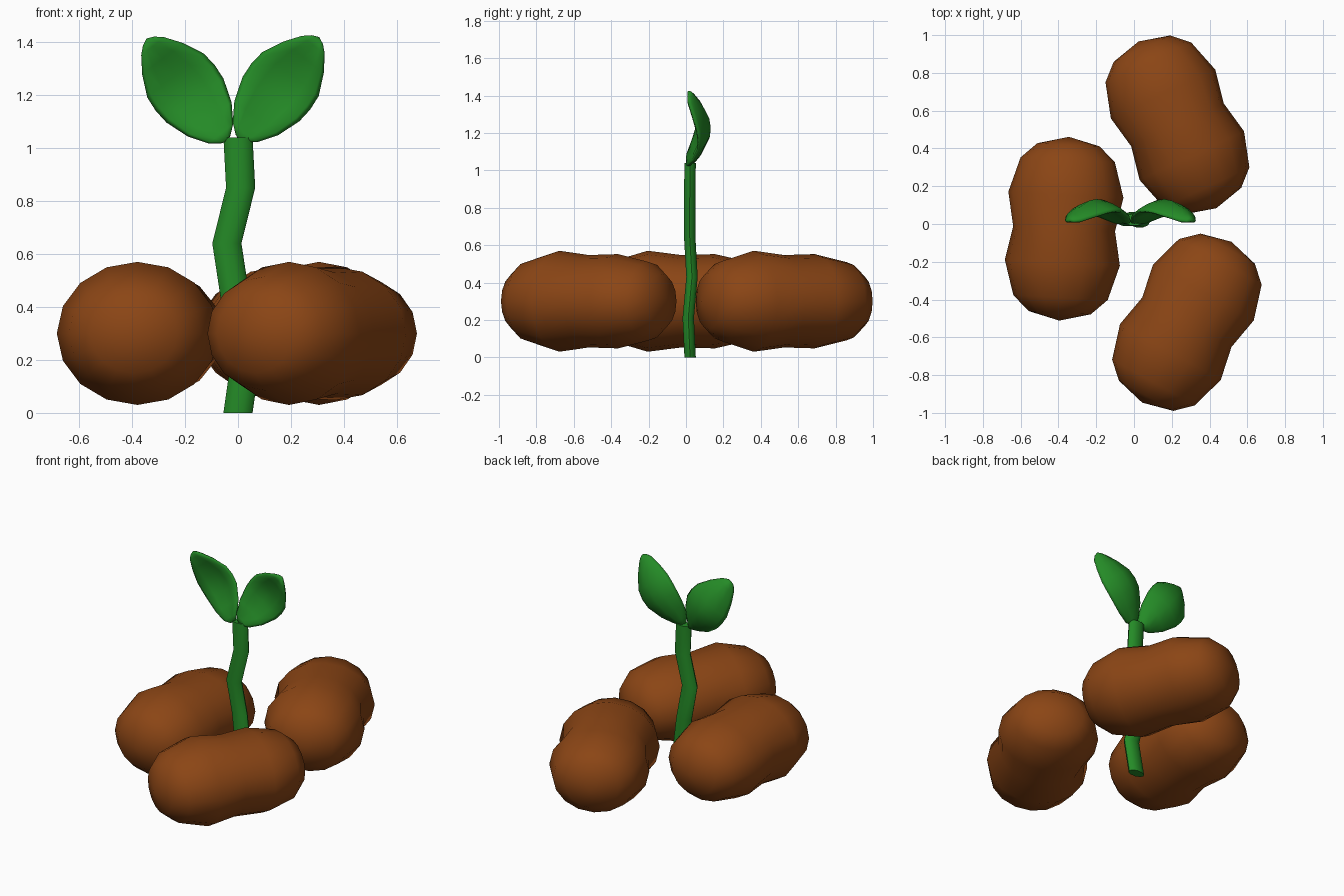
import bpy, bmesh, math
from mathutils import Matrix, Vector

if "Cube" in bpy.data.objects:
    bpy.data.objects.remove(bpy.data.objects["Cube"])


def material(name, rgb):
    m = bpy.data.materials.new(name)
    m.diffuse_color = (*rgb, 1)
    m.use_nodes = True
    m.node_tree.nodes["Principled BSDF"].inputs["Base Color"].default_value = m.diffuse_color
    return m


BROWN = material("soil brown", (0.258, 0.060, 0.0075))
GREEN = material("leaf green", (0.018, 0.258, 0.020))


def loft(name, rings, mat, poles=None, angle=180):
    """Skin closed rings; close the ends with pole points or flat caps."""
    bm = bmesh.new()
    vs = [[bm.verts.new(p) for p in ring] for ring in rings]
    n = len(vs[0])
    for a, b in zip(vs, vs[1:]):
        for i in range(n):
            j = (i + 1) % n
            bm.faces.new((a[i], a[j], b[j], b[i]))
    for k, ring in enumerate((vs[0], vs[-1])):
        if poles:
            p = bm.verts.new(poles[k])
            for i in range(n):
                bm.faces.new((ring[i], ring[(i + 1) % n], p))
        else:
            bm.faces.new(ring)
    bmesh.ops.recalc_face_normals(bm, faces=bm.faces)
    me = bpy.data.meshes.new(name)
    bm.to_mesh(me)
    bm.free()
    me.materials.append(mat)
    ob = bpy.data.objects.new(name, me)
    bpy.context.collection.objects.link(ob)
    bpy.ops.object.select_all(action='DESELECT')
    ob.select_set(True)
    bpy.context.view_layer.objects.active = ob
    bpy.ops.object.shade_smooth_by_angle(angle=math.radians(angle))
    return ob


def circle(n):
    return [(math.cos(2 * math.pi * i / n), math.sin(2 * math.pi * i / n)) for i in range(n)]


# soil clods: two-lobed lumps lying flat (position along, half width, half height)
PROFILE = [(-0.445, 0.165, 0.15), (-0.365, 0.25, 0.215), (-0.18, 0.305, 0.27),
           (0, 0.27, 0.247), (0.18, 0.305, 0.252), (0.365, 0.25, 0.21),
           (0.445, 0.165, 0.145)]
CLODS = [("left", -0.37, -0.025, -3), ("back", 0.23, 0.525, 25), ("front", 0.28, -0.52, -29)]
for side, x, y, turn in CLODS:
    place = Matrix.Translation((x, y, 0.30)) @ Matrix.Rotation(math.radians(turn), 4, 'Z')
    rings = [[place @ Vector((w * c, t, h * s)) for c, s in circle(16)] for t, w, h in PROFILE]
    ends = [place @ Vector((0, t, 0)) for t in (-0.487, 0.487)]
    loft("soil_clod_" + side, rings, BROWN, ends)

# stem: flattened zigzag stalk (x, y, z)
STEM = [(0, 0.022, 0), (0.03, 0.012, 0.21), (-0.01, 0.032, 0.43),
        (-0.042, 0.02, 0.64), (0.01, 0.02, 0.85), (0, 0.022, 1.04)]
loft("stem", [[(x + 0.055 * c, y + 0.032 * s, z) for c, s in circle(10)] for x, y, z in STEM],
     GREEN, angle=50)

# leaves: cupped, creased blades (along midrib, half width, half thickness, y of midrib)
LEAF = [(-0.018, 0.022, 0.018, 0.02), (0.012, 0.06, 0.024, 0.03), (0.08, 0.105, 0.024, 0.07),
        (0.17, 0.136, 0.024, 0.104), (0.23, 0.141, 0.024, 0.108), (0.29, 0.135, 0.024, 0.100),
        (0.37, 0.097, 0.024, 0.067), (0.43, 0.055, 0.022, 0.034), (0.455, 0.027, 0.014, 0.024)]
DX, DZ = 0.614, 0.789
for side, s, bx, bz in (("right", 1, 0.02, 1.05), ("left", -1, -0.058, 1.045)):
    def at(t, u, y):
        return (bx + s * (DX * t + DZ * u), y, bz + DZ * t - DX * u)
    rings = [[at(t, w * c, mid - 0.28 * w * abs(c) + th * v) for c, v in circle(12)]
             for t, w, th, mid in LEAF]
    loft("leaf_" + side, rings, GREEN, [at(-0.026, 0, 0.018), at(0.467, 0, 0.02)])
